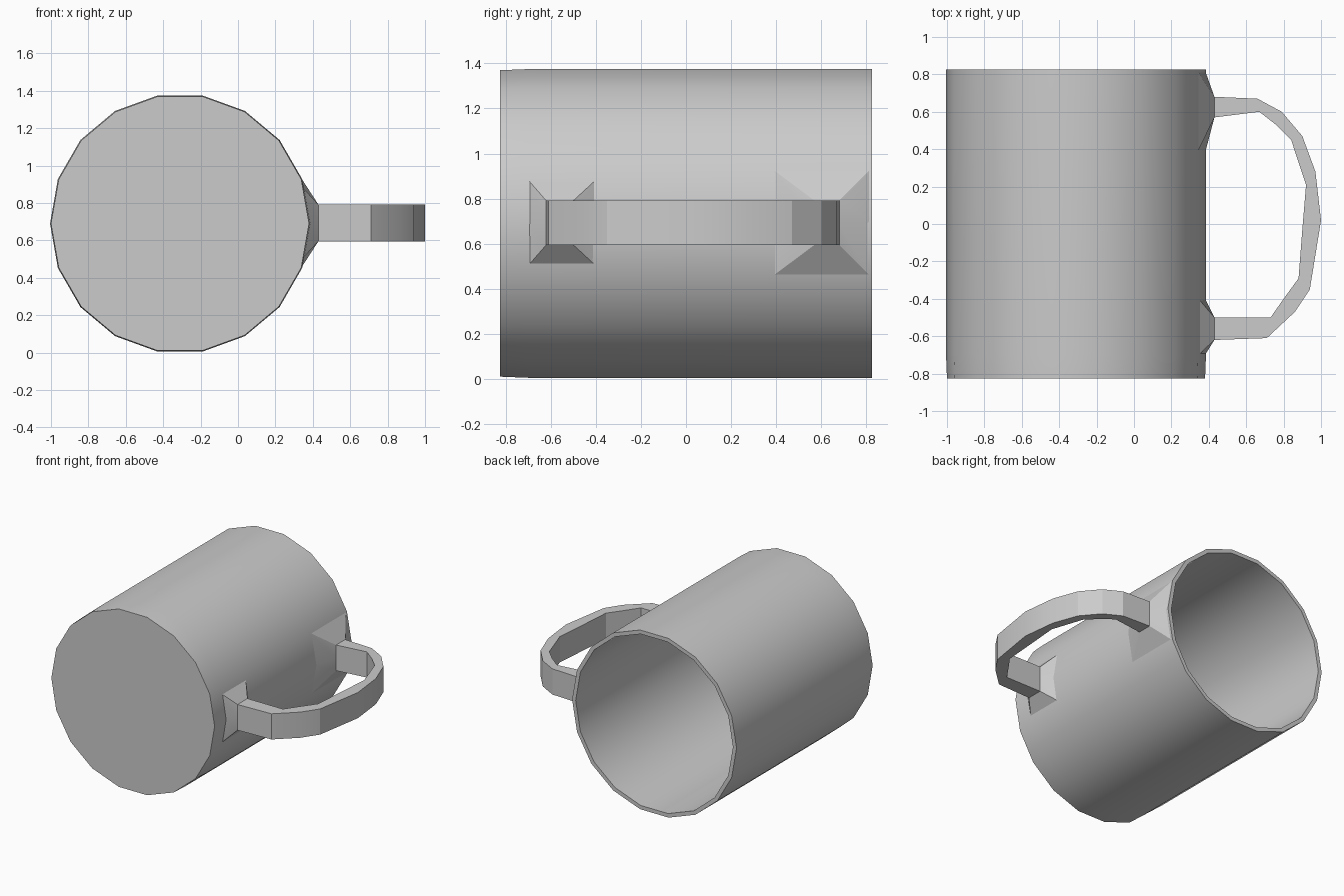
import bpy, bmesh
from math import cos, sin, tau, radians

cube = bpy.data.objects.get("Cube")
if cube:
    bpy.data.objects.remove(cube)

grey = bpy.data.materials.new("plain_grey")
grey.use_nodes = True
colour = (0.6, 0.6, 0.6, 1)
grey.diffuse_color = colour
grey.node_tree.nodes["Principled BSDF"].inputs["Base Color"].default_value = colour

CX, CZ, SIDES = -0.31, 0.69, 18


def loft(name, loops, cap_ends, angle):
    """Skin a list of equal closed loops into one object."""
    bm = bmesh.new()
    rings = [[bm.verts.new(p) for p in loop] for loop in loops]
    n = len(rings[0])
    for a, b in zip(rings, rings[1:]):
        for i in range(n):
            j = (i + 1) % n
            bm.faces.new((a[i], a[j], b[j], b[i]))
    if cap_ends:
        bm.faces.new(rings[0])
        bm.faces.new(rings[-1])
    bmesh.ops.recalc_face_normals(bm, faces=bm.faces)
    mesh = bpy.data.meshes.new(name)
    bm.to_mesh(mesh)
    bm.free()
    mesh.materials.append(grey)
    obj = bpy.data.objects.new(name, mesh)
    bpy.context.collection.objects.link(obj)
    bpy.ops.object.select_all(action="DESELECT")
    obj.select_set(True)
    bpy.context.view_layer.objects.active = obj
    bpy.ops.object.shade_smooth_by_angle(angle=radians(angle))
    return obj


def ring(radius, y):
    return [(CX + radius * cos(tau * i / SIDES), y, CZ + radius * sin(tau * i / SIDES))
            for i in range(SIDES)]


# Hollow cup lying on its side: outer wall, rim, inner wall, floor
loft("cup_body", [ring(0.69, -0.825), ring(0.695, -0.7), ring(0.695, 0.825),
                  ring(0.665, 0.825), ring(0.66, -0.77)], True, 30)


def section(outer, inner, half=0.098, bulge=0.0):
    """Six-point handle section; bulge pushes the middle out to the cup wall."""
    (ox, oy), (ix, iy) = outer, inner
    z = CZ + 0.003
    return [(ox, oy, z - half), (ox + bulge, oy, z), (ox, oy, z + half),
            (ix, iy, z + half), (ix + bulge, iy, z), (ix, iy, z - half)]


# Handle with flared roots, swept from the rim end to the base end
path = [
    ((0.43, 0.68), (0.43, 0.57)),
    ((0.66, 0.67), (0.67, 0.60)),
    ((0.79, 0.60), (0.76, 0.53)),
    ((0.90, 0.47), (0.84, 0.45)),
    ((0.97, 0.28), (0.92, 0.21)),
    ((1.00, 0.02), (0.90, -0.03)),
    ((0.94, -0.35), (0.88, -0.29)),
    ((0.86, -0.47), (0.80, -0.40)),
    ((0.71, -0.61), (0.73, -0.50)),
    ((0.43, -0.62), (0.43, -0.50)),
]
rim_root = section((0.338, 0.82), (0.338, 0.38), 0.24, 0.042)
base_root = section((0.345, -0.70), (0.345, -0.40), 0.19, 0.035)
loft("handle", [rim_root] + [section(o, i) for o, i in path] + [base_root], False, 20)
